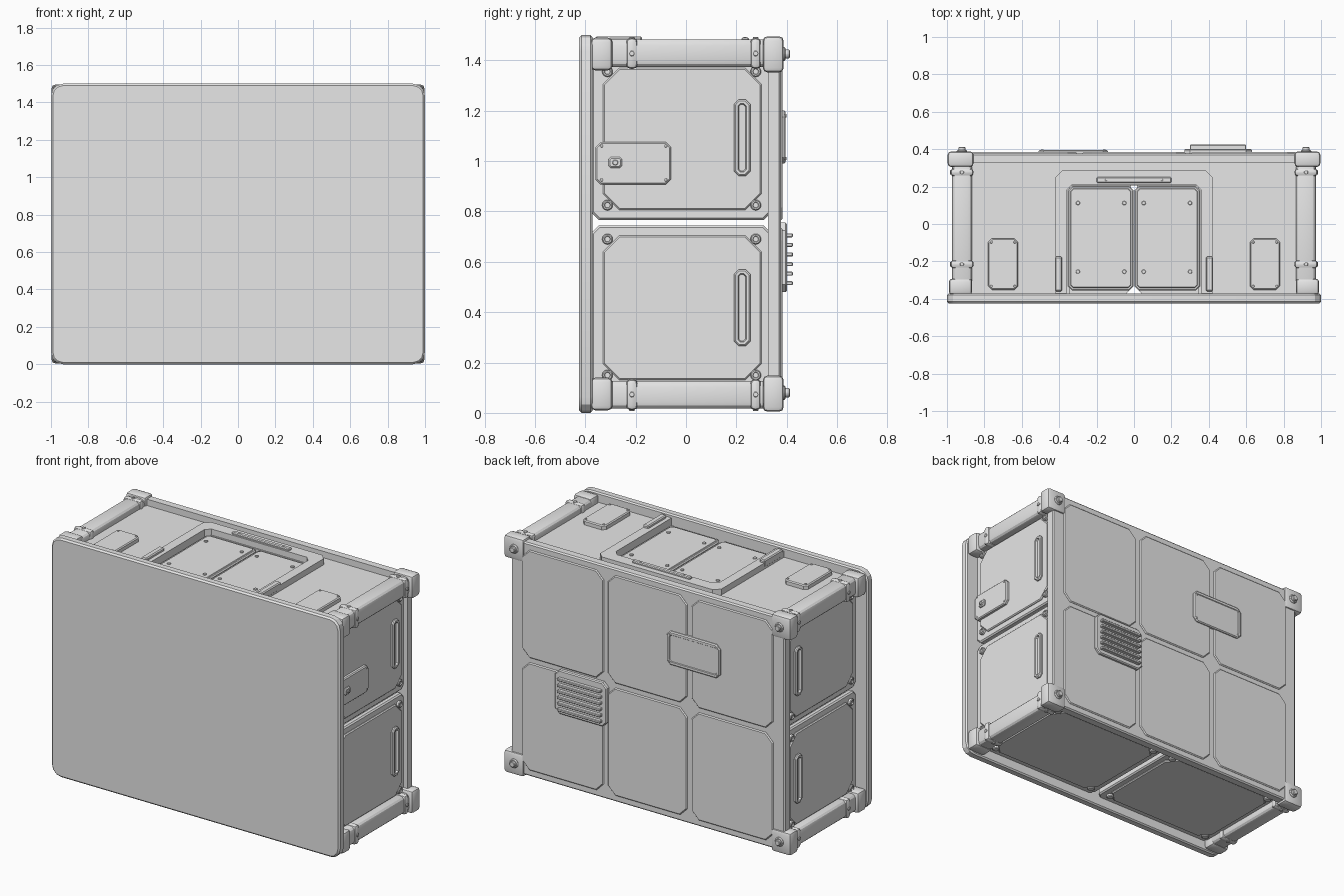
import bpy, bmesh, math
from mathutils import Vector

cube = bpy.data.objects.get("Cube")
if cube:
    bpy.data.objects.remove(cube)

grey = bpy.data.materials.new("light_grey")
grey.use_nodes = True
grey.diffuse_color = (0.8, 0.8, 0.8, 1)
grey.node_tree.nodes["Principled BSDF"].inputs["Base Color"].default_value = (0.8, 0.8, 0.8, 1)
made = []

# Each side maps (u, v, outward distance) to world space
SIDES = {
    "front": lambda u, v, w: Vector((u, -w, v)),
    "back": lambda u, v, w: Vector((u, w, v)),
    "right": lambda u, v, w: Vector((w, u, v)),
    "left": lambda u, v, w: Vector((-w, u, v)),
    "top": lambda u, v, w: Vector((u, v, w)),
    "bottom": lambda u, v, w: Vector((u, v, -w)),
}


def finish(name, bm):
    bmesh.ops.recalc_face_normals(bm, faces=bm.faces)
    mesh = bpy.data.meshes.new(name)
    bm.to_mesh(mesh)
    bm.free()
    mesh.materials.append(grey)
    ob = bpy.data.objects.new(name, mesh)
    bpy.context.collection.objects.link(ob)
    made.append(ob)


def loft(name, side, outlines):
    """Join outlines (points, distance) into a closed solid."""
    bm = bmesh.new()
    rings = [[bm.verts.new(SIDES[side](u, v, w)) for u, v in pts] for pts, w in outlines]
    for a, b in zip(rings, rings[1:]):
        for i in range(len(a)):
            j = (i + 1) % len(a)
            bm.faces.new((a[i], a[j], b[j], b[i]))
    bm.faces.new(rings[0])
    bm.faces.new(rings[-1])
    finish(name, bm)


def outline(rect, cut, inset, n):
    """Rectangle with cut (n=1) or rounded (n>1) corners, shrunk by inset."""
    u0, u1, v0, v1 = rect
    u0, u1, v0, v1 = u0 + inset, u1 - inset, v0 + inset, v1 - inset
    r = max(cut - inset * (0.586 if n == 1 else 1), 0.001)
    pts = []
    corners = [(u1 - r, v1 - r), (u0 + r, v1 - r), (u0 + r, v0 + r), (u1 - r, v0 + r)]
    for k, (cu, cv) in enumerate(corners):
        for i in range(n + 1):
            a = math.pi / 2 * (k + i / n)
            pts.append((cu + r * math.cos(a), cv + r * math.sin(a)))
    return pts


def plate(name, side, rect, cut, steps, n=1):
    loft(name, side, [(outline(rect, cut, d, n), w) for d, w in steps])


def slab(name, side, rect, cut, w0, w1, edge=0.006, n=1):
    plate(name, side, rect, cut, [(0, w0), (0, w1 - edge), (edge, w1)], n)


def stud(name, side, u, v, r, w0, w1):
    slab(name, side, (u - r, u + r, v - r, v + r), r * 0.98, w0, w1, r * 0.2, 4)


def box(name, lo, hi, bevel, segments=1):
    bm = bmesh.new()
    bmesh.ops.create_cube(bm, size=1)
    lo, hi = Vector(lo), Vector(hi)
    for v in bm.verts:
        v.co = (lo + hi) / 2 + v.co * (hi - lo)
    bmesh.ops.bevel(bm, geom=bm.edges[:], offset=bevel, segments=segments,
                    profile=0.5, affect="EDGES")
    finish(name, bm)


# Front cover and back wall
plate("front_cover", "front", (-1, 1, 0, 1.5), 0.065,
      [(0.008, 0.372), (0, 0.38), (0, 0.415), (0.01, 0.425)], 3)
slab("back_wall", "back", (-0.95, 0.95, 0.02, 1.48), 0.02, 0.325, 0.377, 0.008)
for col in ((-0.87, -0.305), (-0.275, 0.275), (0.305, 0.87)):
    for row in ((0.06, 0.735), (0.765, 1.44)):
        slab("back_panel", "back", col + row, 0.05, 0.37, 0.384)

# Vent and cover plate on the back
slab("vent_base", "back", (0.27, 0.63, 0.48, 0.755), 0.03, 0.375, 0.402)
for i in range(6):
    z = 0.515 + i * 0.038
    box("vent_slat", (0.3, 0.395, z - 0.008), (0.6, 0.424, z + 0.008), 0.003)
plate("back_cover_plate", "back", (-0.51, -0.14, 0.99, 1.2), 0.025,
      [(0, 0.375), (0, 0.39), (0.006, 0.396), (0.02, 0.396), (0.023, 0.392)])
for x in (-0.49, -0.16):
    for z in (1.01, 1.18):
        stud("back_plate_rivet", "back", x, z, 0.007, 0.39, 0.399)

# Edge rails with corner blocks, straps and bolts
for sx in (-1, 1):
    side = "right" if sx > 0 else "left"
    for top in (False, True):
        def rail_part(name, x0, x1, y0, y1, z0, z1, bevel, segments=1):
            zs = (z0, z1) if top else (1.5 - z1, 1.5 - z0)
            xs = sorted((sx * x0, sx * x1))
            box(name, (xs[0], y0, zs[0]), (xs[1], y1, zs[1]), bevel, segments)

        rail_part("edge_rail", 0.865, 0.972, -0.33, 0.33, 1.373, 1.483, 0.025, 3)
        rail_part("back_corner_block", 0.858, 0.996, 0.305, 0.388, 1.352, 1.495, 0.018, 2)
        rail_part("front_corner_block", 0.865, 0.99, -0.378, -0.292, 1.36, 1.49, 0.018, 2)
        for y0, y1 in ((-0.238, -0.192), (0.255, 0.298)):
            rail_part("rail_strap", 0.858, 0.981, y0, y1, 1.366, 1.489, 0.018, 2)
            y = (y0 + y1) / 2
            z = 1.427 if top else 0.073
            stud("strap_rivet", side, y, z, 0.011, 0.975, 0.985)
            stud("strap_rivet", "top" if top else "bottom", sx * 0.92, y, 0.011,
                 1.485 if top else -0.015, 1.493 if top else -0.007)
        z = 1.425 if top else 0.08
        stud("corner_bolt_washer", "back", sx * 0.92, z, 0.028, 0.38, 0.396)
        stud("corner_bolt", "back", sx * 0.92, z, 0.018, 0.39, 0.412)

# Side panels with screws and grip slots
for side in ("left", "right"):
    for z0, z1, g0, g1 in ((0.09, 0.745, 0.265, 0.57), (0.765, 1.41, 0.94, 1.245)):
        slab("side_panel", side, (-0.375, 0.337, z0, z1), 0.03, 0.89, 0.92, 0.008)
        slab("side_panel_face", side, (-0.33, 0.3, z0 + 0.04, z1 - 0.04), 0.065, 0.915, 0.93)
        for y in (-0.312, 0.277):
            for z in (z0 + 0.06, z1 - 0.055):
                plate("side_screw", side, (y - 0.021, y + 0.021, z - 0.021, z + 0.021), 0.0205,
                      [(0, 0.915), (0, 0.932), (0.004, 0.936), (0.009, 0.936), (0.011, 0.93)], 4)
        plate("side_grip", side, (0.19, 0.256, g0, g1), 0.02,
              [(0, 0.925), (0, 0.938), (0.006, 0.944), (0.016, 0.944), (0.02, 0.932)])

# Latch plate on the right side
slab("latch_plate", "right", (-0.36, -0.06, 0.907, 1.075), 0.02, 0.92, 0.95)
slab("latch_block", "right", (-0.307, -0.255, 0.973, 1.016), 0.008, 0.945, 0.962)
stud("latch_button", "right", -0.281, 0.994, 0.011, 0.955, 0.968)
for y in (-0.335, -0.08):
    for z in (0.925, 1.06):
        stud("latch_rivet", "right", y, z, 0.006, 0.945, 0.954)

# Bottom panels
for s in (-1, 1):
    x0, x1 = sorted((s * 0.015, s * 0.88))
    slab("bottom_panel", "bottom", (x0, x1, -0.375, 0.33), 0.03, -0.1, -0.06, 0.008)
    slab("bottom_panel_face", "bottom", (x0 + 0.04, x1 - 0.04, -0.335, 0.29), 0.065, -0.065, -0.05)
    for x in (x0 + 0.06, x1 - 0.06):
        for y in (-0.312, 0.27):
            stud("bottom_screw", "bottom", x, y, 0.021, -0.065, -0.044)

# Top deck around the hatch opening
for s in (-1, 1):
    x0, x1 = sorted((s * 0.36, s * 0.9))
    slab("top_deck_side", "top", (x0, x1, -0.376, 0.33), 0.001, 1.4, 1.44, 0.001)
slab("top_deck_back", "top", (-0.361, 0.361, 0.205, 0.33), 0.001, 1.4, 1.44, 0.001)

# Raised hatch surround
half_out = [(0.42, -0.376), (0.42, 0.25), (0.385, 0.285)]
half_in = [(0.33, 0.21), (0.36, 0.18), (0.36, -0.376)]
surround = half_out + [(-x, y) for x, y in reversed(half_out)]
surround += [(-x, y) for x, y in reversed(half_in)] + half_in
loft("hatch_surround", "top", [(surround, 1.42), (surround, 1.478)])
box("hatch_hinge_bar", (-0.2, 0.22, 1.47), (0.2, 0.25, 1.49), 0.005)
for s in (-1, 1):
    stud("hinge_rivet", "top", s * 0.15, 0.235, 0.006, 1.485, 1.493)
    x0, x1 = sorted((s * 0.385, s * 0.423))
    box("hatch_side_bar", (x0, -0.36, 1.45), (x1, -0.175, 1.495), 0.006)

    # Hatch doors
    x0, x1 = sorted((s * 0.003, s * 0.353))
    plate("hatch_door", "top", (x0, x1, -0.355, 0.203), 0.022,
          [(0, 1.405), (0, 1.435), (0.006, 1.441), (0.014, 1.441), (0.017, 1.445)])
    slab("door_ledge", "top", sorted((s * 0.345, s * 0.37)) + [-0.376, 0.206],
         0.001, 1.4, 1.43, 0.001)
    for x in (0.052, 0.3):
        for y in (-0.255, 0.112):
            stud("door_rivet", "top", s * x, y, 0.011, 1.44, 1.452)

    # Small cover plates on the deck
    x0, x1 = sorted((s * 0.62, s * 0.78))
    slab("deck_cover_plate", "top", (x0, x1, -0.352, -0.078), 0.02, 1.435, 1.468)
    for x in (x0 + 0.017, x1 - 0.017):
        for y in (-0.333, -0.097):
            stud("deck_plate_rivet", "top", x, y, 0.007, 1.463, 1.472)

# Shading
for ob in made:
    ob.select_set(True)
bpy.context.view_layer.objects.active = made[0]
bpy.ops.object.shade_smooth_by_angle(angle=math.radians(25))
